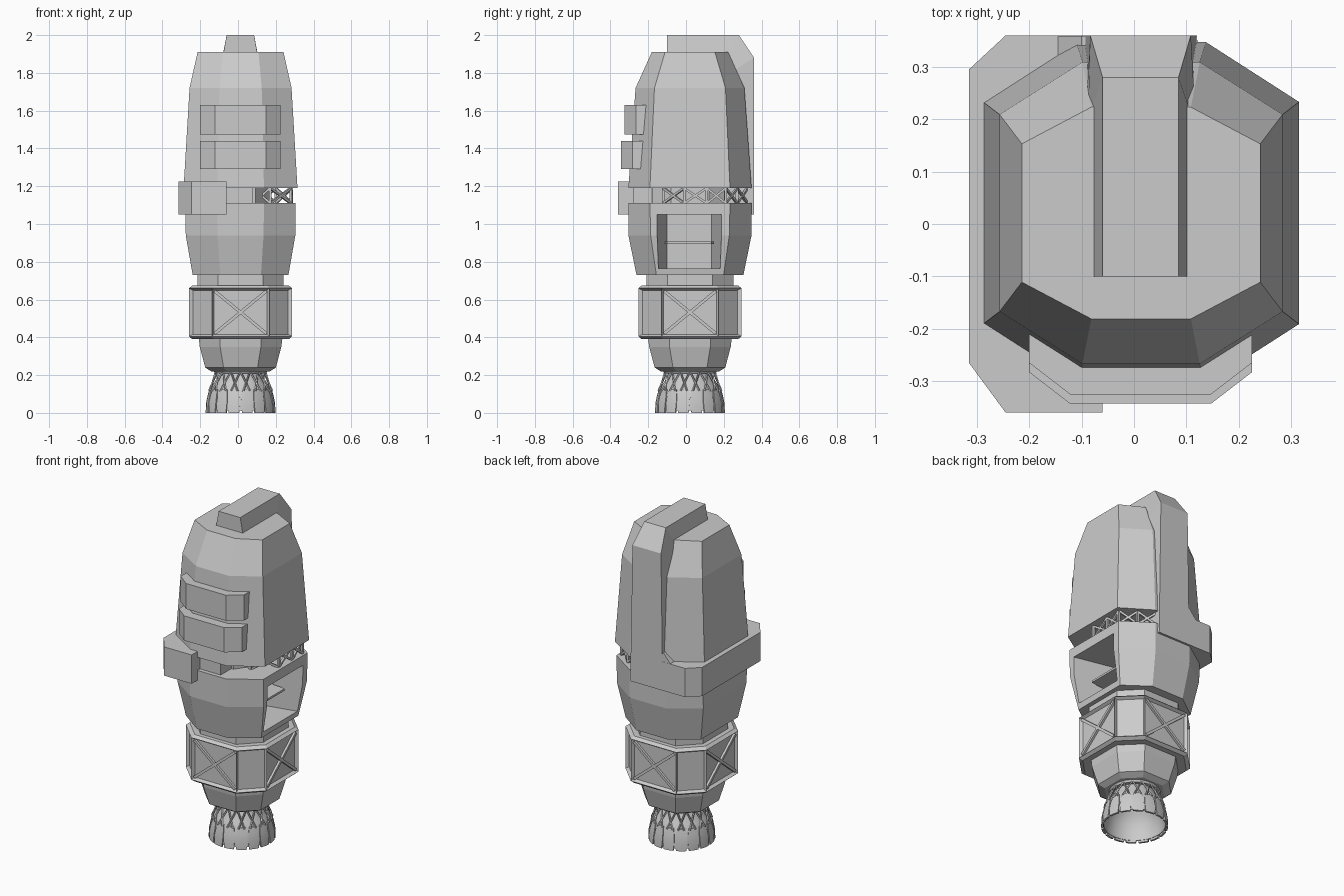
import bpy, bmesh, math
from mathutils import Vector, Matrix

if "Cube" in bpy.data.objects:
    bpy.data.objects.remove(bpy.data.objects["Cube"])

CX, CY = 0.0135, 0.021  # axis of the body


def finish(bm, name, smooth=False):
    bmesh.ops.recalc_face_normals(bm, faces=bm.faces)
    me = bpy.data.meshes.new(name)
    bm.to_mesh(me)
    bm.free()
    ob = bpy.data.objects.new(name, me)
    bpy.context.collection.objects.link(ob)
    if smooth:
        bpy.ops.object.select_all(action='DESELECT')
        ob.select_set(True)
        bpy.context.view_layer.objects.active = ob
        bpy.ops.object.shade_smooth_by_angle(angle=math.radians(35))
    return ob


def add_loft(bm, loops, cap=True):
    rings = [[bm.verts.new(p) for p in lp] for lp in loops]
    n = len(rings[0])
    for a, b in zip(rings, rings[1:]):
        for i in range(n):
            j = (i + 1) % n
            bm.faces.new((a[i], a[j], b[j], b[i]))
    if cap:
        bm.faces.new(rings[0])
        bm.faces.new(rings[-1])


def loft(name, loops):
    bm = bmesh.new()
    add_loft(bm, loops)
    return finish(bm, name)


def prism(name, pts, z0, z1):
    return loft(name, [[(x, y, z) for x, y in pts] for z in (z0, z1)])


def octa(z, hx, hy, fx, fy):
    """Eight-sided section: half sizes and half lengths of the flats."""
    p = [(fx, -hy), (hx, -fy), (hx, fy), (fx, hy), (-fx, hy), (-hx, fy), (-hx, -fy), (-fx, -hy)]
    return [(CX + x, CY + y, z) for x, y in p]


def add_bar(bm, a, b, w, sides=4):
    a, b = Vector(a), Vector(b)
    d = b - a
    m = Matrix.Translation((a + b) / 2) @ d.to_track_quat('Z', 'X').to_matrix().to_4x4() @ Matrix.Rotation(math.pi / 4, 4, 'Z')
    bmesh.ops.create_cone(bm, cap_ends=True, segments=sides, radius1=w * 0.707,
                          radius2=w * 0.707, depth=d.length, matrix=m)


def polar(r, t, z):
    return (CX + r * math.cos(t), CY + r * math.sin(t), z)


# Upper shell
loft("upper_shell", [octa(1.19, .3015, .326, .124, .212),
                     octa(1.72, .27, .288, .112, .188),
                     octa(1.91, .2275, .202, .095, .132)])

# Spine over the top and down the back
spine = []
for yo, zo, ho, yi, zi, hi in [(-.1, 2, .0725, -.1, 1.85, .10), (.28, 2, .0725, .2, 1.85, .10),
                               (.36, 1.88, .096, .2, 1.78, .105), (.36, 1.05, .108, .2, 1.05, .112)]:
    c = .0125
    spine.append([(c - ho, yo, zo), (c + ho, yo, zo), (c + hi, yi, zi), (c - hi, yi, zi)])
loft("spine", spine)

# Belt wrapping back, left side and front
prism("side_belt", [(.12, .36), (-.245, .36), (-.315, .295), (-.315, -.265), (-.245, -.36), (-.06, -.36),
                    (-.06, -.25), (-.16, -.25), (-.25, -.17), (-.25, .2), (-.1, .3), (.12, .3)], 1.05, 1.225)
loft("belt_gusset", [[(-.08, y, 1.2), (-.145, y, 1.2), (-.145, y, 1.226), (-.1, y, 1.28), (-.08, y, 1.28)]
                     for y in (.25, .359)])

# Two front modules
for name, z0, z1, y in [("lower_module", 1.29, 1.44, -.343), ("upper_module", 1.475, 1.63, -.325)]:
    prism(name, [(-.2, -.15), (-.2, y + .06), (-.122, y), (.147, y), (.225, y + .06), (.225, -.15)], z0, z1)

# Waist: core, solid front block and open truss
loft("waist_core", [octa(z, .15, .2, .08, .1) for z in (1.10, 1.2)])
prism("waist_block", [(.08, -.12), (.08, -.28), (-.1, -.28), (-.26, -.18), (-.26, .2), (-.1, .3), (0, .3), (0, -.12)],
      1.10, 1.2)
bm = bmesh.new()
path = [(.08, -.12), (.17, -.12), (.28, -.01), (.285, .11), (.285, .21), (.2, .27), (.11, .325)]
for (x0, y0), (x1, y1) in zip(path, path[1:]):
    add_bar(bm, (x0, y0, 1.11), (x1, y1, 1.19), .012)
    add_bar(bm, (x0, y0, 1.19), (x1, y1, 1.11), .012)
    add_bar(bm, (x1, y1, 1.10), (x1, y1, 1.2), .014)
finish(bm, "waist_truss")

# Torso with an open bay on the right side
torso = loft("torso", [octa(.73, .2535, .283, .108, .178), octa(.94, .29, .326, .122, .208),
                       octa(1.11, .292, .326, .124, .212)])
cutter = loft("bay_cutter", [[(x, a, .765), (x, b, .765), (x, b, 1.05), (x, a, 1.05)]
                             for x, a, b in ((.06, -.1, .135), (.36, -.165, .2))])
mod = torso.modifiers.new("bay", 'BOOLEAN')
mod.object = cutter
mod.solver = 'EXACT'
bpy.context.view_layer.objects.active = torso
bpy.ops.object.modifier_apply(modifier="bay")
bpy.data.objects.remove(cutter)
prism("bay_shelf", [(.05, -.12), (.22, -.1), (.22, .135), (.05, .15)], .895, .907)

# Neck
loft("neck", [octa(z, .227, .23, .12, .12) for z in (.66, .74)])

# Braced ring with recessed panels
bm = bmesh.new()
add_loft(bm, [octa(.39, .255, .255, .14, .14), octa(.405, .2725, .2725, .152, .152),
              octa(.66, .2725, .2725, .152, .152), octa(.675, .255, .255, .14, .14)])
bmesh.ops.recalc_face_normals(bm, faces=bm.faces)
bm.normal_update()
sides = [f for f in bm.faces if abs(f.normal.z) < .1]
bmesh.ops.inset_individual(bm, faces=sides, thickness=.016, depth=-.018)
finish(bm, "braced_ring")
bm = bmesh.new()
for k in range(4):
    rot = Matrix.Translation((CX, CY, 0)) @ Matrix.Rotation(k * math.pi / 2, 4, 'Z')
    for s in (-1, 1):
        add_bar(bm, rot @ Vector((-.137 * s, -.26, .42)), rot @ Vector((.137 * s, -.26, .645)), .016)
finish(bm, "ring_cross_braces")

# Lower cup
loft("lower_cup", [octa(.22, .155, .155, .07, .07), octa(.24, .187, .187, .09, .09),
                   octa(.35, .216, .216, .108, .108), octa(.40, .222, .222, .11, .11)])

# Engine bell: hollow lathe, outside then inside
N = 48
prof = [(.05, .235), (.11, .225), (.12, .19), (.15, .145), (.168, .1), (.177, .05), (.178, .012),
        (.17, .012), (.168, .05), (.158, .1), (.138, .145), (.1, .19), (.05, .2)]
bm = bmesh.new()
add_loft(bm, [[polar(r, 2 * math.pi * i / N, z) for i in range(N)] for r, z in prof])
finish(bm, "engine_bell", True)
bm = bmesh.new()
add_loft(bm, [[polar(r, 2 * math.pi * i / N, z) for i in range(N)] for r, z in ((.135, .208), (.145, .225))])
finish(bm, "bell_collar", True)

# Petals around the bell and struts holding them
P = 16
petals, struts = bmesh.new(), bmesh.new()
for k in range(P):
    t = 2 * math.pi * (k + .5) / P
    loops = []
    for r, z, w in [(.1655, .125, .13), (.175, .09, .17), (.183, .05, .18), (.185, 0, .155)]:
        loops.append([polar(r, t - w, z), polar(r, t, z), polar(r, t + w, z),
                      polar(r - .012, t + w, z), polar(r - .012, t, z), polar(r - .012, t - w, z)])
    add_loft(petals, loops)
    for s in (-1, 1):
        add_bar(struts, polar(.132, t + s * .19, .218), polar(.168, t - s * .1, .118), .007)
finish(petals, "bell_petals", True)
finish(struts, "bell_struts")
